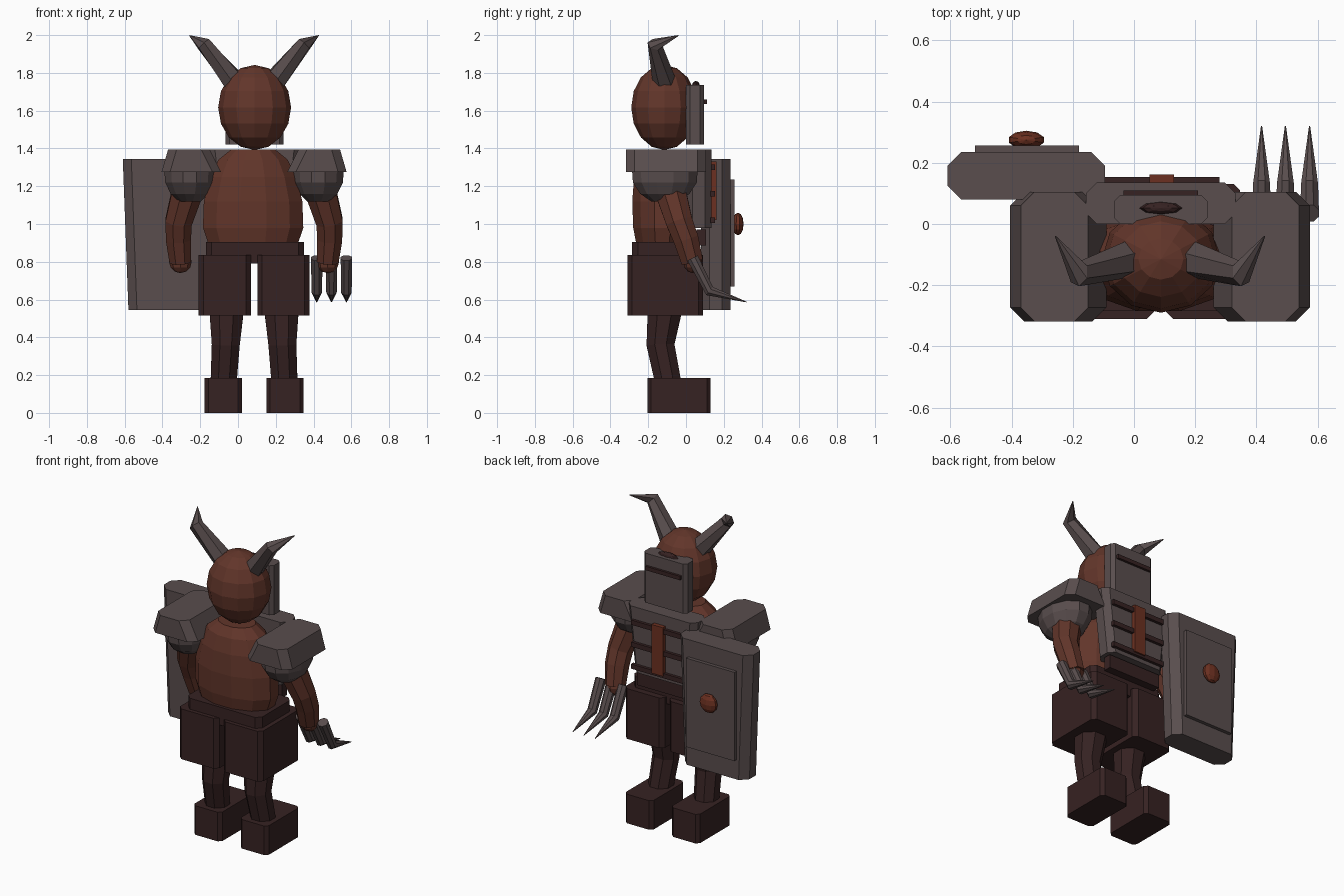
import bpy, bmesh, math
from mathutils import Vector

if "Cube" in bpy.data.objects:
    bpy.data.objects.remove(bpy.data.objects["Cube"])

CX = 0.085  # symmetry plane of the figure


def material(name, color):
    m = bpy.data.materials.new(name)
    m.diffuse_color = (*color, 1)
    m.use_nodes = True
    m.node_tree.nodes["Principled BSDF"].inputs["Base Color"].default_value = m.diffuse_color
    return m


STEEL = material("steel_grey", (0.100, 0.075, 0.075))
SKIN = material("brown_skin", (0.122, 0.036, 0.023))
CLOTH = material("dark_maroon", (0.037, 0.016, 0.016))
RED = material("rust_red", (0.150, 0.030, 0.015))


def finish(name, bm, mat):
    bmesh.ops.recalc_face_normals(bm, faces=bm.faces)
    me = bpy.data.meshes.new(name)
    bm.to_mesh(me)
    bm.free()
    me.materials.append(mat)
    ob = bpy.data.objects.new(name, me)
    bpy.context.collection.objects.link(ob)
    return ob


def loft(name, rings, mat):
    """Skin a list of equal-length point rings and cap both ends."""
    bm = bmesh.new()
    vs = [[bm.verts.new(p) for p in ring] for ring in rings]
    n = len(vs[0])
    for a, b in zip(vs, vs[1:]):
        for i in range(n):
            j = (i + 1) % n
            bm.faces.new((a[i], a[j], b[j], b[i]))
    bm.faces.new(vs[0])
    bm.faces.new(vs[-1])
    return finish(name, bm, mat)


def octagon(x0, x1, y0, y1, z, c):
    return [(x0 + c, y0, z), (x1 - c, y0, z), (x1, y0 + c, z), (x1, y1 - c, z),
            (x1 - c, y1, z), (x0 + c, y1, z), (x0, y1 - c, z), (x0, y0 + c, z)]


def block(name, x, y, z, mat, c=0.0, top=None):
    """Box with chamfered uprights; top gives a different x range up there."""
    if c == 0:
        sq = lambda h: [(x[0], y[0], h), (x[1], y[0], h), (x[1], y[1], h), (x[0], y[1], h)]
        return loft(name, [sq(z[0]), sq(z[1])], mat)
    t = top or x
    return loft(name, [octagon(*x, *y, z[0], c), octagon(*t, *y, z[1], c)], mat)


def tube(name, path, mat, sides=8):
    """Tapered limb through (x, y, z, radius) points."""
    pts = [Vector(p[:3]) for p in path]
    rings = []
    for i, p in enumerate(pts):
        d = (pts[min(i + 1, len(pts) - 1)] - pts[max(i - 1, 0)]).normalized()
        u = Vector((1, 0, 0))
        u = (u - d * u.dot(d)).normalized()
        v = d.cross(u)
        angles = [2 * math.pi * (k + 0.5) / sides for k in range(sides)]
        rings.append([p + (u * math.cos(a) + v * math.sin(a)) * path[i][3] for a in angles])
    return loft(name, rings, mat)


def turned(name, cx, cy, profile, mat, sides=12):
    """Elliptical rings given as (z, x radius, y radius)."""
    rings = []
    for z, rx, ry in profile:
        rings.append([(cx + rx * math.cos(2 * math.pi * (k + 0.5) / sides),
                       cy + ry * math.sin(2 * math.pi * (k + 0.5) / sides), z)
                      for k in range(sides)])
    return loft(name, rings, mat)


def ball(name, center, radii, mat, seg=12, rings=8):
    bm = bmesh.new()
    bmesh.ops.create_uvsphere(bm, u_segments=seg, v_segments=rings, radius=1)
    for v in bm.verts:
        v.co = Vector([c + r * k for c, r, k in zip(center, radii, v.co)])
    return finish(name, bm, mat)


# Head and visor
ball("head", (CX + 0.003, -0.115, 1.617), (0.193, 0.175, 0.225), SKIN)
block("visor", (-0.065, 0.24), (0.0, 0.095), (1.42, 1.735), STEEL, 0.02)
block("visor_slit", (-0.035, 0.21), (0.09, 0.11), (1.635, 1.66), CLOTH)
ball("visor_knob", (0.088, 0.052, 1.735), (0.07, 0.02, 0.022), CLOTH, 8, 6)

# Torso with chest armour
turned("torso", CX - 0.005, -0.125, [(0.80, 0.13, 0.09), (0.88, 0.24, 0.14), (0.98, 0.275, 0.16),
       (1.12, 0.27, 0.165), (1.25, 0.235, 0.155), (1.34, 0.19, 0.13), (1.395, 0.12, 0.09)], SKIN)
block("chest_plate", (-0.115, 0.285), (0.0, 0.135), (0.98, 1.395), STEEL, 0.035, (-0.157, 0.332))
for i, z in enumerate((1.02, 1.16, 1.30)):
    block(f"chest_bar_{i}", (-0.095, 0.28), (0.13, 0.153), (z - 0.015, z + 0.015), CLOTH)
block("chest_strap", (0.05, 0.13), (0.13, 0.162), (1.02, 1.33), RED)
block("waist_guard", (-0.10, 0.27), (0.055, 0.105), (0.885, 0.97), CLOTH)
block("belt", (-0.17, 0.35), (-0.285, 0.05), (0.79, 0.905), CLOTH, 0.03)

# Paired parts: s = -1 is the shield side, s = 1 the claw side
for s, side in ((-1, "left"), (1, "right")):
    def X(d):
        return CX + s * d

    def span(a, b):
        return tuple(sorted((X(a), X(b))))

    # Legs
    block(f"{side}_thigh_skirt", span(0.017, 0.293), (-0.31, 0.09), (0.515, 0.835), CLOTH, 0.025)
    tube(f"{side}_leg", [(X(0.145), -0.11, 0.56, 0.10), (X(0.15), -0.135, 0.36, 0.08),
                         (X(0.162), -0.092, 0.15, 0.074)], CLOTH)
    block(f"{side}_boot", span(0.065, 0.262), (-0.205, 0.13), (0.0, 0.185), CLOTH, 0.02)
    # Shoulder armour
    block(f"{side}_pauldron", span(0.175, 0.49), (-0.318, 0.105), (1.275, 1.395), STEEL, 0.045,
          span(0.235, 0.455))
    turned(f"{side}_shoulder_cup", X(0.34), -0.112, [(1.12, 0.06, 0.075), (1.16, 0.105, 0.135),
           (1.22, 0.135, 0.175), (1.29, 0.14, 0.18)], STEEL)
    # Arm and fist
    tube(f"{side}_arm", [(X(0.345), -0.09, 1.20, 0.09), (X(0.40), -0.035, 1.01, 0.076),
                         (X(0.40), 0.0, 0.92, 0.072), (X(0.39), 0.033, 0.80, 0.062)], SKIN)
    ball(f"{side}_fist", (X(0.39), 0.035, 0.80), (0.06, 0.05, 0.06), SKIN, 8, 6)
    # Horn
    tube(f"{side}_horn", [(X(0.09), -0.11, 1.735, 0.065), (X(0.265), -0.163, 1.95, 0.042),
                          (X(0.342), -0.04, 1.998, 0.002)], STEEL, 6)

# Claws
for i, x in enumerate((0.417, 0.495, 0.574)):
    tube(f"claw_{i}", [(x, 0.035, 0.82, 0.033), (x, 0.125, 0.645, 0.03),
                       (x, 0.32, 0.587, 0.002)], STEEL, 8)

# Shield
block("shield", (-0.58, -0.125), (0.08, 0.235), (0.545, 1.345), STEEL, 0.045, (-0.61, -0.095))
block("shield_panel", (-0.52, -0.18), (0.23, 0.257), (0.67, 1.235), STEEL)
ball("shield_boss", (-0.352, 0.275, 1.0), (0.06, 0.03, 0.06), RED, 10, 6)
